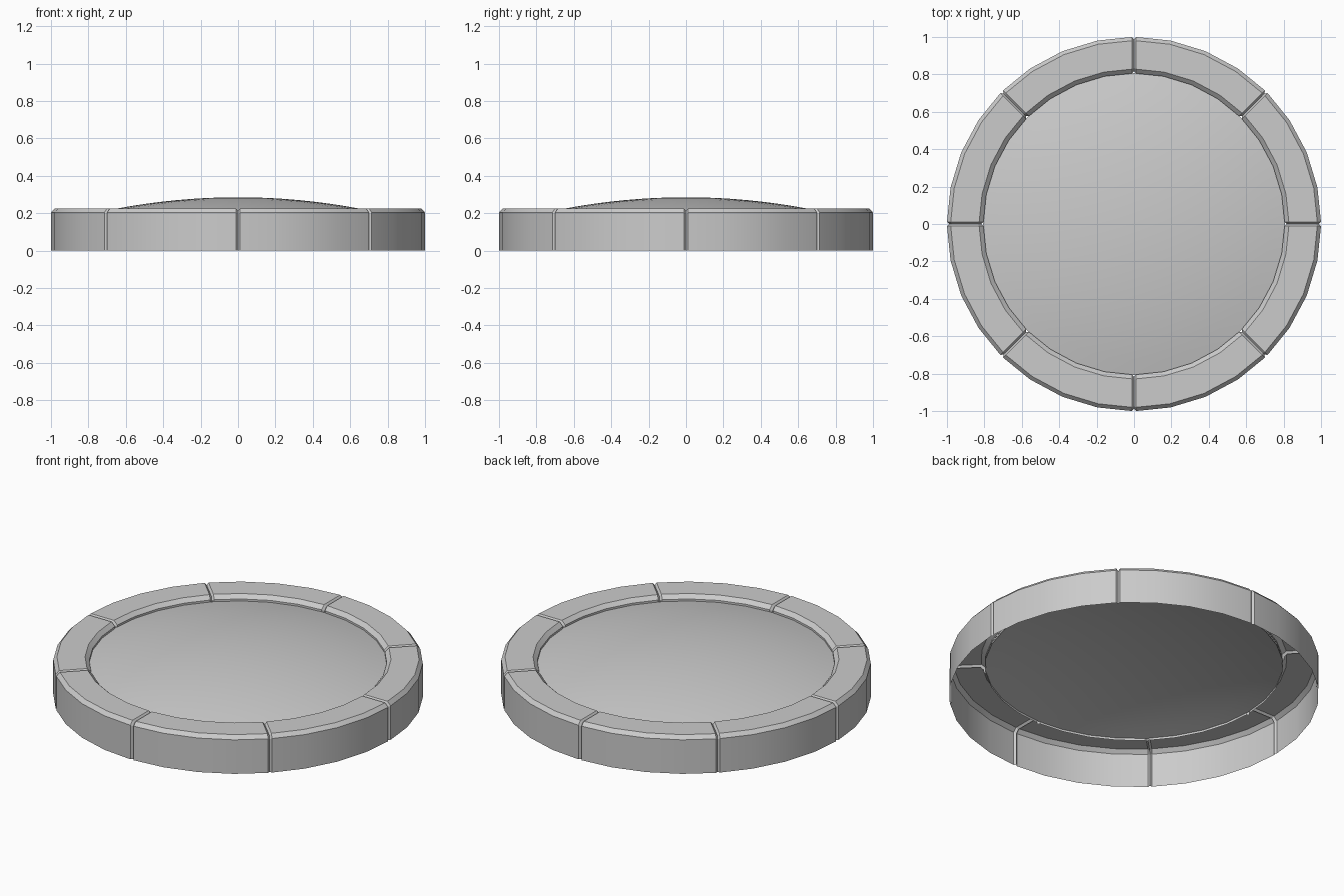
import bpy
import bmesh
from math import asin, cos, pi, radians, sin, sqrt

default_cube = bpy.data.objects.get("Cube")
if default_cube:
    bpy.data.objects.remove(default_cube, do_unlink=True)

stone = bpy.data.materials.new("light grey")
stone.use_nodes = True
grey = (0.6, 0.6, 0.6, 1)
stone.diffuse_color = grey
stone.node_tree.nodes["Principled BSDF"].inputs["Base Color"].default_value = grey


def finish(name, bm):
    mesh = bpy.data.meshes.new(name)
    bm.to_mesh(mesh)
    bm.free()
    obj = bpy.data.objects.new(name, mesh)
    bpy.context.collection.objects.link(obj)
    mesh.materials.append(stone)
    bpy.ops.object.select_all(action="DESELECT")
    obj.select_set(True)
    bpy.context.view_layer.objects.active = obj
    bpy.ops.object.shade_smooth_by_angle(angle=radians(25))
    return obj


def polar(bm, r, angle, z):
    return bm.verts.new((r * cos(angle), r * sin(angle), z))


# Rim: open-bottomed chamfered shell with eight V-shaped joints
BLOCKS, STEPS, HALF_JOINT = 8, 4, 0.011
profile = [(1.0, 0), (1.0, 0.203), (0.98, 0.225), (0.828, 0.225), (0.805, 0.203), (0.805, 0.178)]
joint_profile = [(0.988, 0), (0.988, 0.196), (0.974, 0.213),
                 (0.834, 0.213), (0.817, 0.196), (0.817, 0.178)]

bm = bmesh.new()
columns = []
for block in range(BLOCKS):
    start = block * 2 * pi / BLOCKS
    span = 2 * pi / BLOCKS
    columns.append([polar(bm, r, start, z) for r, z in joint_profile])
    for step in range(STEPS + 1):
        shift = HALF_JOINT if step == 0 else -HALF_JOINT if step == STEPS else 0
        angle = start + span * step / STEPS
        columns.append([polar(bm, r, angle + asin(shift / r), z) for r, z in profile])
for a, b in zip(columns, columns[1:] + columns[:1]):
    for i in range(len(profile) - 1):
        bm.faces.new((a[i], b[i], b[i + 1], a[i + 1]))
finish("rim", bm)

# Centre: shallow spherical cap set inside the rim
SIDES, RINGS, RADIUS, CURVE, TOP = 32, 10, 0.807, 3.5, 0.285
bm = bmesh.new()
rings = []
for k in range(1, RINGS + 1):
    r = RADIUS * k / RINGS
    z = TOP - CURVE + sqrt(CURVE ** 2 - r ** 2)
    rings.append([polar(bm, r, 2 * pi * s / SIDES, z) for s in range(SIDES)])
apex = bm.verts.new((0, 0, TOP))
for s in range(SIDES):
    t = (s + 1) % SIDES
    bm.faces.new((apex, rings[0][s], rings[0][t]))
    for inner, outer in zip(rings, rings[1:]):
        bm.faces.new((inner[s], outer[s], outer[t], inner[t]))
finish("domed_centre", bm)
